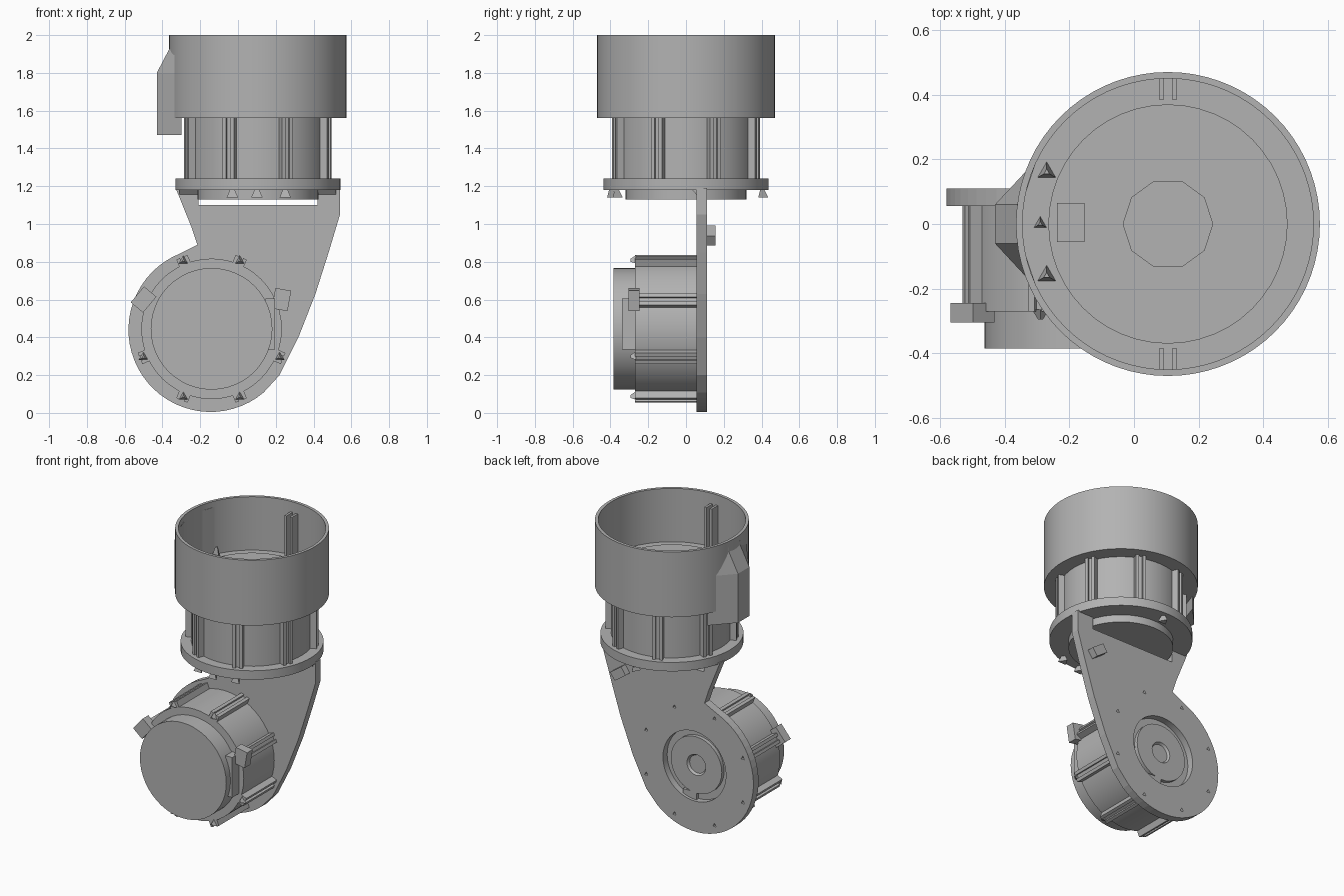
import bpy, bmesh, math
from math import sin, cos, pi, radians
from mathutils import Matrix, Vector

if "Cube" in bpy.data.objects:
    bpy.data.objects.remove(bpy.data.objects["Cube"])

GREY = (0.45, 0.45, 0.45, 1)
grey = bpy.data.materials.new("plain grey")
grey.use_nodes = True
grey.diffuse_color = GREY
grey.node_tree.nodes["Principled BSDF"].inputs["Base Color"].default_value = GREY


def finish(name, bm, matrix=Matrix(), smooth=True):
    bmesh.ops.transform(bm, matrix=matrix, verts=bm.verts)
    bmesh.ops.recalc_face_normals(bm, faces=bm.faces)
    mesh = bpy.data.meshes.new(name)
    bm.to_mesh(mesh)
    bm.free()
    mesh.materials.append(grey)
    ob = bpy.data.objects.new(name, mesh)
    bpy.context.collection.objects.link(ob)
    if smooth:
        bpy.ops.object.select_all(action='DESELECT')
        ob.select_set(True)
        bpy.context.view_layer.objects.active = ob
        bpy.ops.object.shade_smooth_by_angle(angle=radians(30))
    return ob


def loft(name, rings, matrix=Matrix(), smooth=False):
    """Skin a stack of equal-length rings and cap both ends."""
    bm = bmesh.new()
    loops = [[bm.verts.new(p) for p in ring] for ring in rings]
    n = len(rings[0])
    for a, b in zip(loops, loops[1:]):
        for i in range(n):
            bm.faces.new((a[i], a[(i + 1) % n], b[(i + 1) % n], b[i]))
    bm.faces.new(loops[0])
    bm.faces.new(loops[-1])
    return finish(name, bm, matrix, smooth)


def lathe(name, profile, matrix, sides=64):
    """Turn (radius, height) pairs around local z."""
    rings = [[(r * cos(2 * pi * i / sides), r * sin(2 * pi * i / sides), h)
              for i in range(sides)] for r, h in profile]
    return loft(name, rings, matrix, True)


def box(name, centre, size, turn=Matrix(), matrix=Matrix()):
    bm = bmesh.new()
    bmesh.ops.create_cube(bm, size=1)
    scale = Matrix.Diagonal((*size, 1))
    return finish(name, bm, matrix @ Matrix.Translation(centre) @ turn @ scale, False)


def spike(name, centre, r, h, matrix=Matrix()):
    bm = bmesh.new()
    bmesh.ops.create_cone(bm, cap_ends=True, segments=3, radius1=r, radius2=r * 0.3, depth=h)
    return finish(name, bm, matrix @ Matrix.Translation(centre), False)


def cut(target, cutter):
    mod = target.modifiers.new("cut", 'BOOLEAN')
    mod.object = cutter
    mod.solver = 'EXACT'
    cutter.hide_render = True
    bpy.context.view_layer.objects.active = target
    bpy.ops.object.modifier_apply(modifier=mod.name)
    bpy.data.objects.remove(cutter)


# Local frames: z runs out of each motor's mounting face
UPPER = Matrix.Translation((0.105, 0, 1.24))
LOWER = Matrix.Translation((-0.14, 0.055, 0.445)) @ Matrix.Rotation(pi / 2, 4, 'X')


def motor(name, frame, cap_r, top):
    # Body with a stepped cap
    lathe(name + "_body", [(0.372, -0.01), (0.372, 0.325), (cap_r, 0.325), (cap_r, top)], frame, 48)
    # Paired ribs carrying the screw channels
    for k in range(8):
        turn = Matrix.Rotation(pi / 8 + k * pi / 4, 4, 'Z')
        for side in (-1, 1):
            box(f"{name}_rib", (0.385, side * 0.022, 0.16), (0.05, 0.02, 0.33), matrix=frame @ turn)
        box(f"{name}_rib_core", (0.375, 0, 0.16), (0.04, 0.05, 0.33), matrix=frame @ turn)


motor("upper_motor", UPPER, 0.37, 0.42)
lathe("upper_motor_boss", [(0.14, 0.41), (0.14, 0.426)], UPPER, 10)
motor("lower_motor", LOWER, 0.322, 0.44)

# Cup around the top of the upper motor
lathe("cup", [(0.36, 0.32), (0.47, 0.32), (0.47, 0.76), (0.45, 0.76), (0.45, 0.40), (0.36, 0.40)],
      UPPER, 72)

# Cable bulge on the side of the cup
base = [(-0.30, 0.2), (-0.43, 0.06), (-0.43, -0.06), (-0.30, -0.2), (-0.35, -0.05), (-0.35, 0.05)]
flush = [(-0.30, 0.2), (-0.362, 0.06), (-0.362, -0.06), (-0.30, -0.2), (-0.35, -0.05), (-0.35, 0.05)]
loft("cable_bulge", [[(x, y, z) for x, y in ring]
                     for ring, z in ((base, 1.47), (base, 1.8), (flush, 1.93), (flush, 1.96))])

# Guide posts and clips inside the cup
for side in (-1, 1):
    for x in (0.085, 0.125):
        box("guide_post", (x, side * 0.42, 1.77), (0.016, 0.07, 0.32))
    spike("cup_clip", (-0.27, side * 0.16, 1.67), 0.035, 0.08)
spike("cup_clip", (-0.29, 0, 1.67), 0.025, 0.08)
box("connector", (-0.195, 0.005, 1.68), (0.085, 0.12, 0.06))

# Flange and rear disc under the upper motor
lathe("flange", [(0.437, -0.06), (0.437, 0)], UPPER)
lathe("rear_disc", [(0.32, -0.11), (0.32, -0.05)], UPPER, 48)

# Bracket plate: round end plus a tapering arm
arc = [(-0.145 + 0.435 * cos(radians(a)), 0.44 + 0.435 * sin(radians(a)))
       for a in range(112, 311, 6)]
arm = [(0.22, 0.2), (0.32, 0.4), (0.41, 0.63), (0.48, 0.85), (0.54, 1.05), (0.54, 1.19),
       (-0.33, 1.19), (-0.245, 0.98), (-0.215, 0.89)]
plate = loft("bracket_plate", [[(x, y, z) for x, z in arc + arm] for y in (0.055, 0.11)])
cut(plate, box("slot_cutter", (0.105, 0.08, 1.14), (0.63, 0.2, 0.08)))
cut(plate, lathe("hub_cutter", [(0.235, -0.1), (0.235, 0.05)], LOWER, 48))
for k in range(8):
    a = pi / 8 + k * pi / 4
    cut(plate, spike("screw_cutter", (0.39 * cos(a), 0.39 * sin(a), -0.055), 0.022, 0.05, LOWER))

# Fillet where the plate meets the flange
for x0, x1 in ((-0.31, -0.21), (0.42, 0.52)):
    loft("plate_fillet", [[(x, 0.03, 1.185), (x, 0.06, 1.185), (x, 0.06, 1.15)] for x in (x0, x1)])

# Rear hub of the lower motor, recessed in the plate
lathe("rear_hub", [(0.19, 0), (0.19, -0.035), (0.07, -0.035), (0.06, -0.02)], LOWER, 32)
box("hub_key", (0.05, -0.21, -0.02), (0.1, 0.05, 0.03), matrix=LOWER)

# Cable clip on the back of the plate
box("plate_clip", (0.4, 0.13, 0.94), (0.1, 0.05, 0.06), Matrix.Rotation(radians(35), 4, 'Y'))

# Small catches below the flange
for x, y in ((-0.03, -0.37), (0.1, -0.4), (0.25, -0.37), (0.1, 0.4)):
    spike("flange_catch", (x, y, 1.165), 0.035, 0.05, Matrix())

# Clips and terminal block on the lower motor
for x, tilt in ((0.23, 10), (-0.5, 40)):
    box("motor_clip", (x, -0.275, 0.6), (0.085, 0.06, 0.11), Matrix.Rotation(radians(tilt), 4, 'Y'))
box("terminal_block", (0.17, -0.3, 0.47), (0.05, 0.08, 0.27))
for k in range(8):
    a = pi / 8 + k * pi / 4
    spike("motor_screw", (0.39 * cos(a), 0.39 * sin(a), 0.335), 0.03, 0.03, LOWER)
